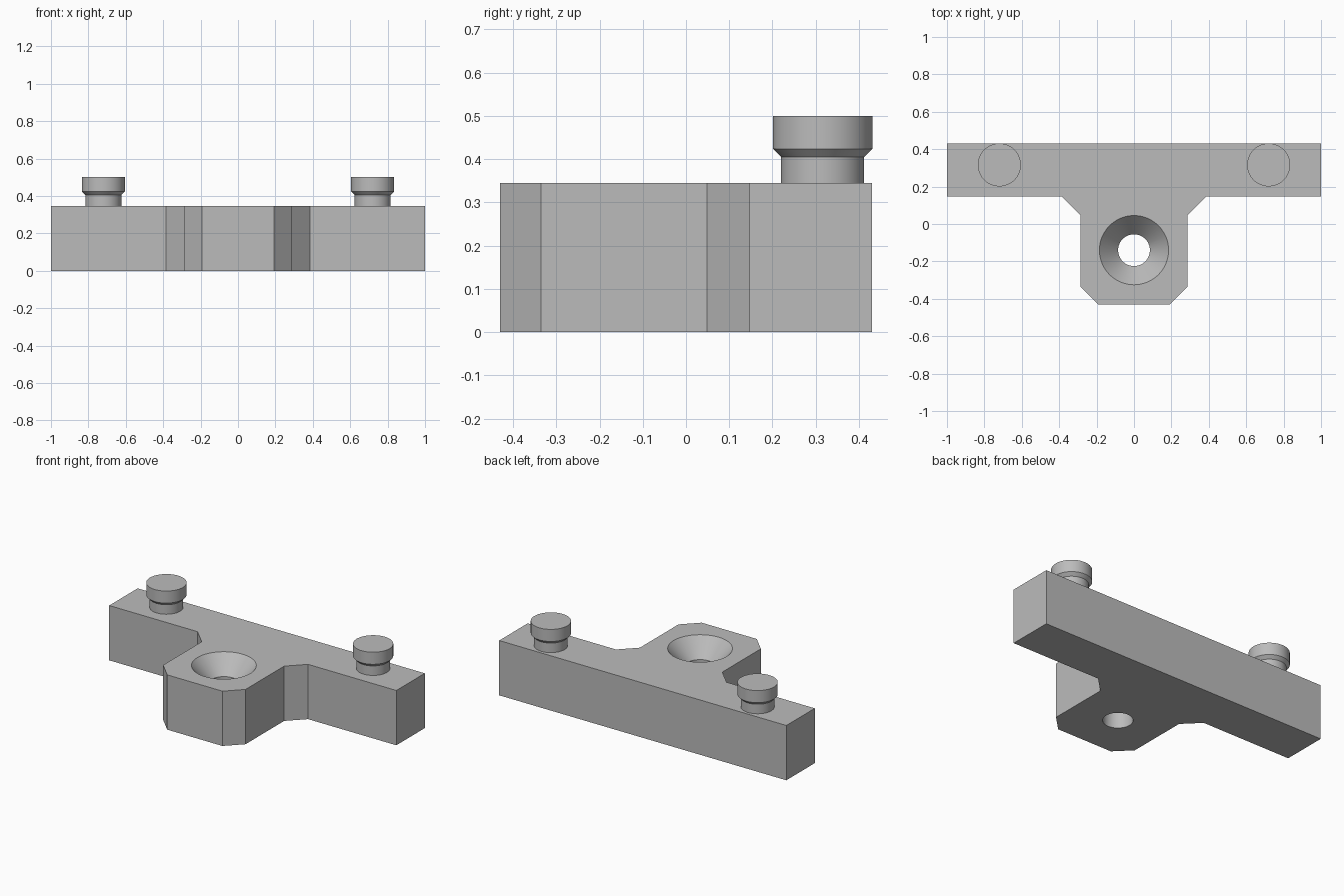
import bpy, bmesh, math

cube = bpy.data.objects.get("Cube")
if cube:
    bpy.data.objects.remove(cube, do_unlink=True)

HEIGHT = 0.345

grey = bpy.data.materials.new("light_grey")
grey.use_nodes = True
GREY = (0.5, 0.5, 0.5, 1)
grey.diffuse_color = GREY
grey.node_tree.nodes["Principled BSDF"].inputs["Base Color"].default_value = GREY


def finish(name, bm, location=(0, 0, 0)):
    bmesh.ops.recalc_face_normals(bm, faces=bm.faces)
    mesh = bpy.data.meshes.new(name)
    bm.to_mesh(mesh)
    bm.free()
    mesh.materials.append(grey)
    obj = bpy.data.objects.new(name, mesh)
    obj.location = location
    bpy.context.collection.objects.link(obj)
    return obj


def lathe(name, profile, location, segments=64):
    """Closed solid of revolution from (radius, z) pairs, bottom to top."""
    bm = bmesh.new()
    rings = []
    for r, z in profile:
        rings.append([bm.verts.new((r * math.cos(a), r * math.sin(a), z))
                      for a in (math.tau * i / segments for i in range(segments))])
    for low, high in zip(rings, rings[1:]):
        for i in range(segments):
            j = (i + 1) % segments
            bm.faces.new((low[i], low[j], high[j], high[i]))
    bm.faces.new(rings[0][::-1])
    bm.faces.new(rings[-1])
    return finish(name, bm, location)


def smooth(obj):
    bpy.ops.object.select_all(action='DESELECT')
    obj.select_set(True)
    bpy.context.view_layer.objects.active = obj
    bpy.ops.object.shade_smooth_by_angle(angle=math.radians(25))


# T-shaped body: half outline mirrored in x, then extruded
half = [(1, 0.43), (1, 0.147), (0.385, 0.147), (0.287, 0.049),
        (0.287, -0.335), (0.192, -0.43)]
outline = half + [(-x, y) for x, y in reversed(half)]
bm = bmesh.new()
base = bm.faces.new([bm.verts.new((x, y, 0)) for x, y in outline])
top = bmesh.ops.extrude_face_region(bm, geom=[base], use_keep_orig=True)
bmesh.ops.translate(bm, vec=(0, 0, HEIGHT),
                    verts=[g for g in top["geom"] if isinstance(g, bmesh.types.BMVert)])
body = finish("body", bm)

# Countersunk screw hole
cutter = lathe("hole_cutter", [(0.085, -0.1), (0.085, HEIGHT - 0.11),
                               (0.185, HEIGHT), (0.185, HEIGHT + 0.1)], (0, -0.14, 0))
cutter.hide_render = True
cut = body.modifiers.new("screw_hole", 'BOOLEAN')
cut.operation = 'DIFFERENCE'
cut.solver = 'EXACT'
cut.object = cutter
bpy.ops.object.select_all(action='DESELECT')
body.select_set(True)
bpy.context.view_layer.objects.active = body
bpy.ops.object.modifier_apply(modifier=cut.name)
bpy.data.objects.remove(cutter, do_unlink=True)
smooth(body)

# Headed pins on the bar
pin_profile = [(0.096, HEIGHT), (0.096, 0.405), (0.115, 0.424), (0.115, 0.5)]
for side, x in (("left", 0.72), ("right", -0.72)):
    smooth(lathe(side + "_pin", pin_profile, (x, 0.316, 0)))
